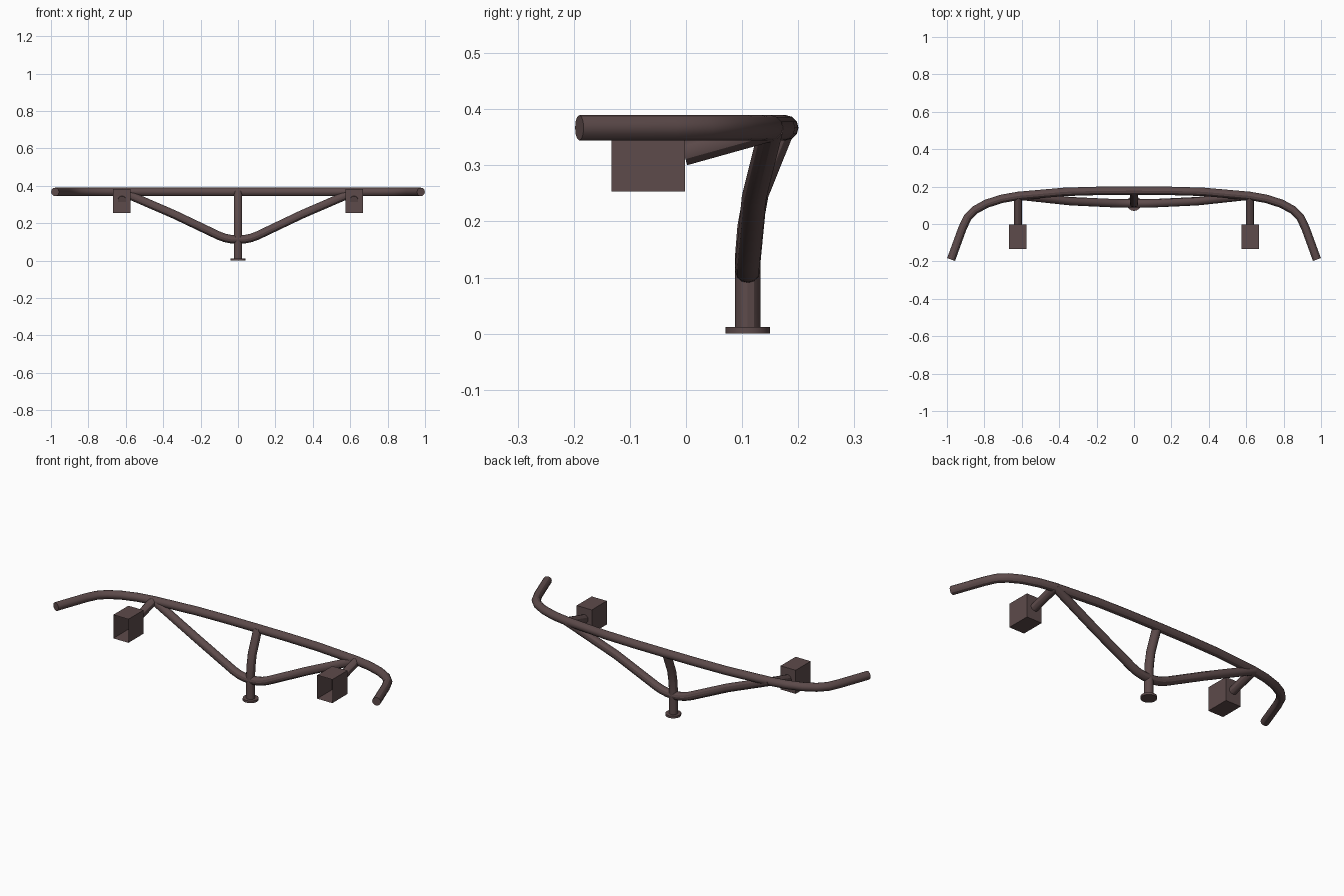
import bpy, bmesh

if "Cube" in bpy.data.objects:
    bpy.data.objects.remove(bpy.data.objects["Cube"])

mat = bpy.data.materials.new("dark_brown_metal")
mat.diffuse_color = (0.11, 0.07, 0.07, 1)
mat.use_nodes = True
mat.node_tree.nodes["Principled BSDF"].inputs["Base Color"].default_value = mat.diffuse_color


def tube(name, pts, radius=0.0225):
    """Round capped tube along a list of points."""
    cu = bpy.data.curves.new(name, 'CURVE')
    cu.dimensions = '3D'
    cu.bevel_depth = radius
    cu.bevel_resolution = 4
    cu.use_fill_caps = True
    sp = cu.splines.new('POLY')
    sp.points.add(len(pts) - 1)
    for p, co in zip(sp.points, pts):
        p.co = (*co, 1)
    ob = bpy.data.objects.new(name, cu)
    bpy.context.collection.objects.link(ob)
    bpy.ops.object.select_all(action='DESELECT')
    ob.select_set(True)
    bpy.context.view_layer.objects.active = ob
    bpy.ops.object.convert(target='MESH')
    ob = bpy.context.object
    ob.name = name
    bpy.ops.object.shade_smooth_by_angle()
    ob.data.materials.clear()
    ob.data.materials.append(mat)
    return ob


def mirrored(half):
    """Half path from the centre out, mirrored over x = 0."""
    return [(-x, y, z) for x, y, z in reversed(half) if x > 0] + half


# Long curved top bar
Z = 0.367
tube("top_bar", mirrored([(x, y, Z) for x, y in (
    (0, 0.178), (0.19, 0.177), (0.37, 0.172), (0.62, 0.15), (0.71, 0.134),
    (0.79, 0.108), (0.85, 0.075), (0.89, 0.035), (0.918, -0.025), (0.978, -0.19))]))

# V-shaped brace under the bar
tube("v_brace", mirrored([
    (0, 0.11, 0.112), (0.035, 0.11, 0.114), (0.07, 0.11, 0.121), (0.105, 0.111, 0.134),
    (0.34, 0.122, 0.246), (0.62, 0.152, 0.367)]))

# Centre post, leaning back at the top
tube("centre_post", [(0, 0.11, 0.005), (0, 0.11, 0.14), (0, 0.114, 0.19),
                     (0, 0.125, 0.25), (0, 0.172, Z)])

# Round foot plate
bpy.ops.mesh.primitive_cylinder_add(vertices=16, radius=0.04, depth=0.012, location=(0, 0.11, 0.006))
foot = bpy.context.object
foot.name = "foot_plate"
bpy.ops.object.shade_smooth_by_angle()
foot.data.materials.append(mat)

for side, s in (("left", -1), ("right", 1)):
    # Arm from bar to lamp box
    tube(side + "_lamp_arm", [(s * 0.62, 0.15, 0.365), (s * 0.62, -0.004, 0.322)])
    # Lamp box, open at the front
    bpy.ops.mesh.primitive_cube_add(size=1, location=(s * 0.622, -0.067, 0.318))
    box = bpy.context.object
    box.name = side + "_lamp_box"
    box.scale = (0.092, 0.131, 0.13)
    bm = bmesh.new()
    bm.from_mesh(box.data)
    bmesh.ops.delete(bm, geom=[f for f in bm.faces if f.normal.y < -0.5], context='FACES_ONLY')
    bm.to_mesh(box.data)
    bm.free()
    box.data.materials.append(mat)
